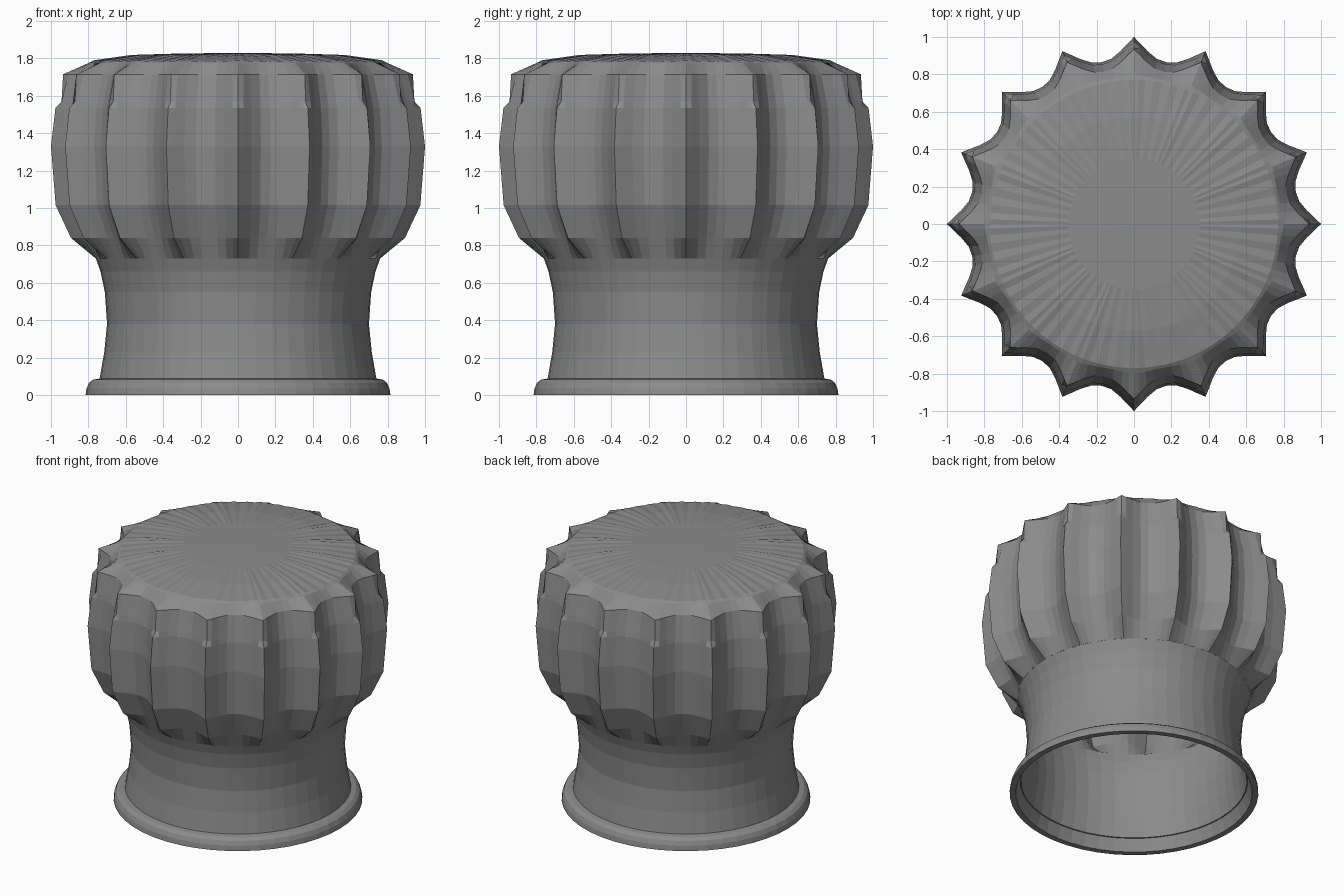
import bpy, bmesh, math

if "Cube" in bpy.data.objects:
    bpy.data.objects.remove(bpy.data.objects["Cube"])

TAU = 2 * math.pi
PLEATS = 16

cloth = bpy.data.materials.new("grey cloth")
cloth.diffuse_color = (0.26, 0.26, 0.26, 1)
cloth.use_nodes = True
cloth.node_tree.nodes["Principled BSDF"].inputs["Base Color"].default_value = cloth.diffuse_color


def loft(name, rings, close_top=None):
    """Skin a stack of equal-length rings; optionally fan the last one to a centre point."""
    bm = bmesh.new()
    loops = [[bm.verts.new(p) for p in ring] for ring in rings]
    n = len(loops[0])
    for low, high in zip(loops, loops[1:]):
        for i in range(n):
            j = (i + 1) % n
            bm.faces.new((low[i], low[j], high[j], high[i]))
    if close_top is not None:
        centre = bm.verts.new((0, 0, close_top))
        for i in range(n):
            bm.faces.new((loops[-1][i], loops[-1][(i + 1) % n], centre))
    me = bpy.data.meshes.new(name)
    bm.to_mesh(me)
    bm.free()
    me.materials.append(cloth)
    ob = bpy.data.objects.new(name, me)
    bpy.context.collection.objects.link(ob)
    return ob


def polar(r, a, z):
    return (r * math.cos(a), r * math.sin(a), z)


def circle(r, z, n):
    return [polar(r, TAU * i / n, z) for i in range(n)]


# Hollow band: inner lip, rolled hem, then the waisted wall
band_profile = [(0.745, 0.085), (0.765, 0.03), (0.775, 0.0), (0.815, 0.0),
                (0.81, 0.035), (0.797, 0.065), (0.775, 0.082), (0.74, 0.088),
                (0.715, 0.23), (0.70, 0.38), (0.712, 0.55), (0.735, 0.66),
                (0.76, 0.73)]
loft("band", [circle(r, z, 48) for r, z in band_profile])

# One pleat across its width: (fraction of pitch, height from valley to ridge)
pleat = [(-0.35, 0.08), (-0.2, 0.38), (-0.08, 0.74), (0, 1),
         (0.08, 0.74), (0.2, 0.38), (0.35, 0.08), (0.5, 0)]


def pleated(z, ridge, valley, blunt=False):
    ring = []
    for k in range(PLEATS):
        for t, h in pleat:
            if blunt:
                h = min(h, 0.74)
            ring.append(polar(valley + (ridge - valley) * h,
                              TAU * (k + t) / PLEATS, z))
    return ring


def wrinkled(r, z, depth):
    """Cap ring whose height wavers between pleat ridges and valleys."""
    return [polar(r, TAU * (k + t) / PLEATS, z + depth * (h - 0.5) + depth * 0.5 * (-1) ** i)
            for k in range(PLEATS) for i, (t, h) in enumerate(pleat)]


# Puffed pleated crown with pinched ridge tops and a shallow cap
crown_rings = [
    pleated(0.73, 0.76, 0.76),
    pleated(0.84, 0.893, 0.80),
    pleated(1.015, 0.975, 0.865),
    pleated(1.33, 1.0, 0.882),
    pleated(1.535, 0.976, 0.87),
    pleated(1.57, 0.972, 0.862, blunt=True),
    pleated(1.715, 0.935, 0.83),
    pleated(1.775, 0.80, 0.785),
    wrinkled(0.77, 1.787, 0.004),
    wrinkled(0.57, 1.814, 0.006),
    wrinkled(0.35, 1.825, 0.0),
]
loft("crown", crown_rings, close_top=1.83)
